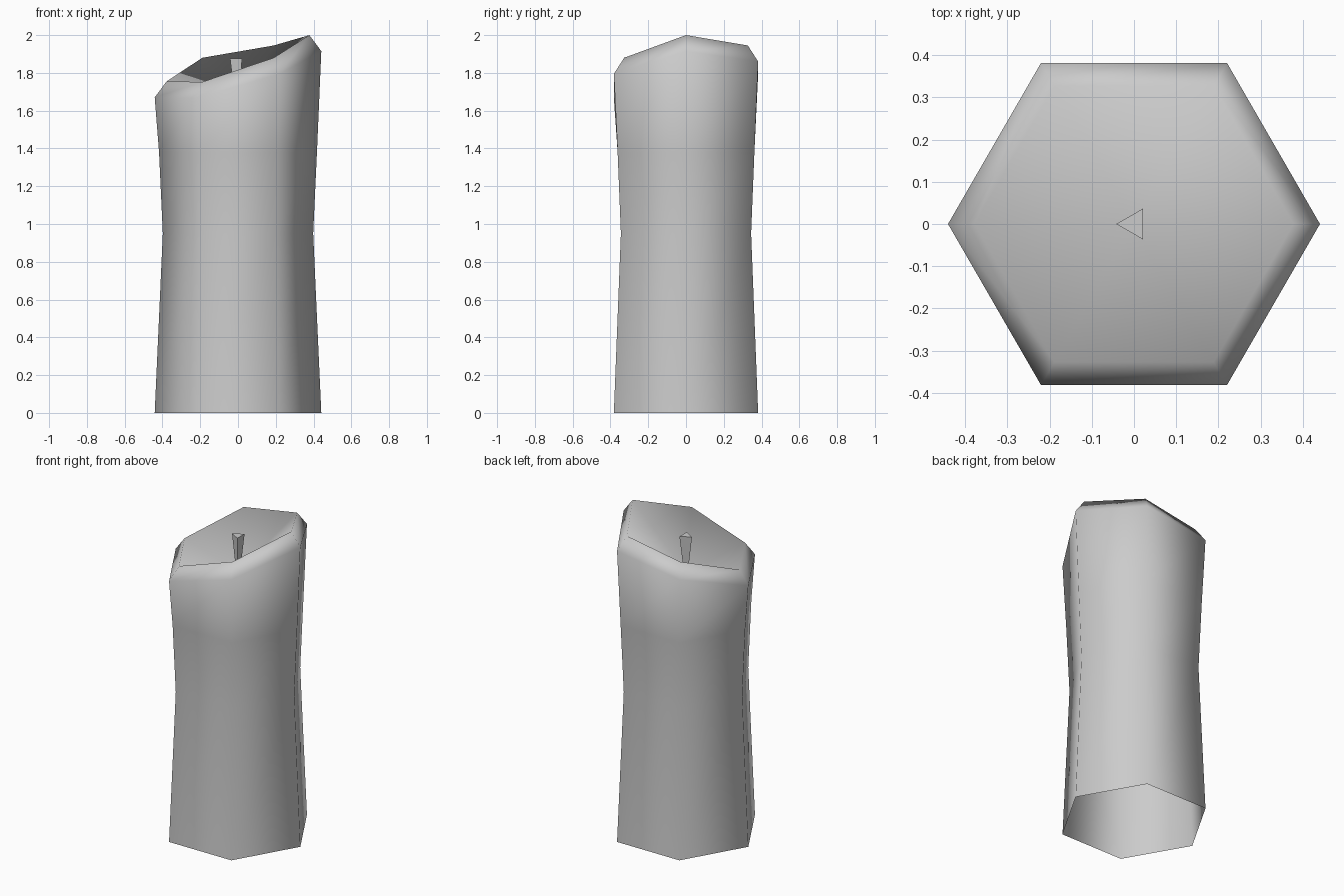
import bpy, bmesh
from math import cos, sin, radians

if "Cube" in bpy.data.objects:
    bpy.data.objects.remove(bpy.data.objects["Cube"])

SIDES = 6
RIM_Z = [2.0, 1.945, 1.88, 1.755, 1.752, 1.88]   # slanted melted rim height per corner


def ring(bm, radius, heights, sides=SIDES, turn=0):
    step = 360 / sides
    return [bm.verts.new((radius * cos(radians(turn + i * step)),
                          radius * sin(radians(turn + i * step)), heights[i]))
            for i in range(sides)]


def bridge(bm, low, high):
    n = len(low)
    for i in range(n):
        j = (i + 1) % n
        bm.faces.new((low[i], low[j], high[j], high[i]))


def finish(bm, name, smooth):
    mesh = bpy.data.meshes.new(name)
    for f in bm.faces:
        f.smooth = smooth
    bm.to_mesh(mesh)
    bm.free()
    obj = bpy.data.objects.new(name, mesh)
    bpy.context.collection.objects.link(obj)
    return obj


# Candle body: open base, pinched waist, chamfered slanted rim, sunken top
bm = bmesh.new()
rings = [
    ring(bm, 0.441, [0.0] * SIDES),
    ring(bm, 0.398, [0.95] * SIDES),
    ring(bm, 0.418, [1.38] * SIDES),
    ring(bm, 0.441, [z - 0.085 for z in RIM_Z]),
    ring(bm, 0.378, RIM_Z),
]
for low, high in zip(rings, rings[1:]):
    bridge(bm, low, high)
pit = bm.verts.new((0, 0, 1.64))
rim = rings[-1]
for i in range(SIDES):
    bm.faces.new((rim[i], rim[(i + 1) % SIDES], pit))
finish(bm, "candle_body", True)

# Wick: three-sided, wider at the top
bm = bmesh.new()
foot = ring(bm, 0.012, [1.63] * 3, 3, 60)
tip = ring(bm, 0.042, [1.875] * 3, 3, 60)
bridge(bm, foot, tip)
bm.faces.new(tip)
finish(bm, "wick", False)
